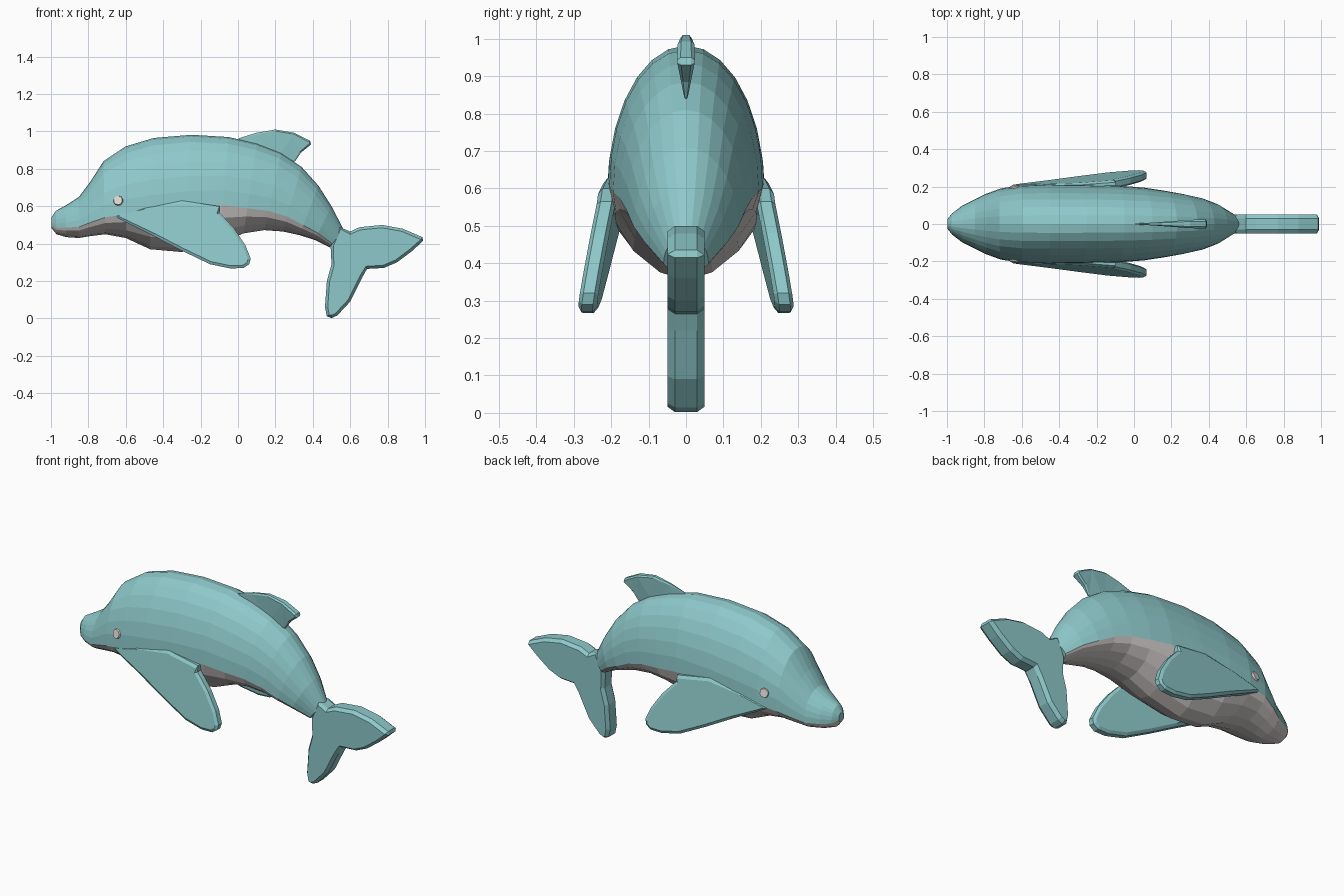
import bpy, bmesh, math
from mathutils import Vector
from mathutils.bvhtree import BVHTree

if "Cube" in bpy.data.objects:
    bpy.data.objects.remove(bpy.data.objects["Cube"])


def material(name, rgb):
    m = bpy.data.materials.new(name)
    m.diffuse_color = (*rgb, 1)
    m.use_nodes = True
    m.node_tree.nodes["Principled BSDF"].inputs["Base Color"].default_value = m.diffuse_color
    return m


TEAL = material("teal skin", (0.27, 0.58, 0.59))
BELLY = material("pale belly", (0.65, 0.61, 0.60))
EYE = material("pale eye", (0.76, 0.68, 0.67))


def finish(bm, name, mats):
    bmesh.ops.recalc_face_normals(bm, faces=bm.faces)
    me = bpy.data.meshes.new(name)
    bm.to_mesh(me)
    ob = bpy.data.objects.new(name, me)
    bpy.context.collection.objects.link(ob)
    for m in mats:
        me.materials.append(m)
    return ob


# Body: lofted rings (top x, top z, bottom x, bottom z, half width, seam fraction)
STATIONS = [
    (-.998, .54, -.998, .485, .025, .3), (-.975, .575, -.97, .45, .058, .3),
    (-.92, .605, -.92, .435, .097, .3), (-.85, .65, -.85, .43, .133, .27),
    (-.79, .73, -.79, .44, .162, .25), (-.72, .84, -.71, .45, .19, .23),
    (-.6, .92, -.6, .43, .208, .26), (-.45, .965, -.47, .37, .212, .34),
    (-.25, .982, -.3, .355, .21, .38), (-.05, .97, -.1, .40, .205, .36),
    (.1, .935, .03, .455, .195, .28), (.23, .885, .14, .472, .178, .25),
    (.34, .81, .24, .465, .16, .23), (.43, .71, .33, .445, .14, .2),
    (.5, .60, .41, .42, .11, .2), (.565, .475, .49, .38, .06, .2)]
UP, LOW = 7, 4            # segments above and below the colour seam, per side


def ring(xt, zt, xb, zb, w, f):
    top, bot = Vector((xt, 0, zt)), Vector((xb, 0, zb))
    seam = bot.lerp(top, f)
    half = []
    for i in range(UP):
        a = math.pi / 2 * i / UP
        half.append(seam + (top - seam) * math.cos(a) + Vector((0, w * math.sin(a), 0)))
    for i in range(LOW + 1):
        a = math.pi / 2 * i / LOW
        half.append(seam + (bot - seam) * math.sin(a) ** 1.15
                    + Vector((0, w * max(math.cos(a), 0) ** 1.15, 0)))
    return half + [Vector((p.x, -p.y, p.z)) for p in half[-2:0:-1]]


bm = bmesh.new()
rings = [[bm.verts.new(p) for p in ring(*s)] for s in STATIONS]
n = len(rings[0])
for a, b in zip(rings, rings[1:]):
    for i in range(n):
        face = bm.faces.new((a[i], a[(i + 1) % n], b[(i + 1) % n], b[i]))
        face.material_index = 1 if UP <= i < n - UP else 0
bm.faces.new(rings[0])
bm.faces.new(rings[-1])
finish(bm, "body", [TEAL, BELLY])
tree = BVHTree.FromBMesh(bm)


def fin(name, outline, half, centre, bevel):
    """Closed plate in the xz plane with chamfered rim; half and centre give y."""
    pts = [Vector(p) for p in outline]
    area = sum(p.x * q.y - q.x * p.y for p, q in zip(pts, pts[1:] + pts[:1]))
    sign = 1 if area > 0 else -1
    inner = []
    for i, p in enumerate(pts):
        d = (pts[(i + 1) % len(pts)] - pts[i - 1]).normalized()
        inner.append(p + Vector((-d.y, d.x)) * bevel * sign)
    fbm = bmesh.new()
    layers = []
    for line, k in ((inner, -1), (pts, -.6), (pts, .6), (inner, 1)):
        layers.append([fbm.verts.new((p.x, centre(p.x, p.y) + k * half(p.x, p.y), p.y))
                       for p in line])
    m = len(pts)
    for a, b in zip(layers, layers[1:]):
        for i in range(m):
            fbm.faces.new((a[i], a[(i + 1) % m], b[(i + 1) % m], b[i]))
    caps = [fbm.faces.new(layers[0]), fbm.faces.new(layers[-1])]
    bmesh.ops.triangulate(fbm, faces=caps)
    return finish(fbm, name, [TEAL])


# Tail fluke, upright with two lobes
fin("tail_fluke",
    [(.54, .49), (.60, .465), (.65, .488), (.77, .50), (.88, .48), (.985, .435),
     (.99, .415), (.93, .36), (.85, .30), (.78, .27), (.69, .265), (.665, .22),
     (.60, .09), (.53, .015), (.50, .002), (.475, .012), (.465, .06), (.475, .2),
     (.50, .29), (.495, .39)],
    lambda x, z: .05, lambda x, z: 0, .015)

# Dorsal fin, thin at the front and thicker at the tip
fin("dorsal_fin",
    [(0, .962), (.1, .993), (.2, 1.01), (.3, .993), (.385, .95), (.39, .93),
     (.335, .885), (.305, .84), (.2, .84), (.08, .90)],
    lambda x, z: max(.003, min(.024, .075 * x, .2 * (z - .82))), lambda x, z: 0, .008)

# Side flippers, swept down and outwards
FLIPPER = [(-.66, .545), (-.45, .44), (-.3, .362), (-.15, .29), (-.04, .267), (.03, .27),
           (.06, .29), (.068, .32), (.04, .39), (-.02, .48), (-.07, .535), (-.1, .565),
           (-.1, .60), (-.3, .63), (-.5, .60)]
for side, s in (("left", -1), ("right", 1)):
    fin(side + "_flipper", FLIPPER, lambda x, z: .025,
        lambda x, z: s * (.187 + .055 * (x + .65) + .15 * (.54 - z)), .015)

# Eyes: thin discs laid on the skin
for side, s in (("left", -1), ("right", 1)):
    hit, normal, _, _ = tree.ray_cast(Vector((-.64, s, .63)), Vector((0, -s, 0)))
    if normal.y * s < 0:
        normal = -normal
    ebm = bmesh.new()
    bmesh.ops.create_cone(ebm, cap_ends=True, segments=10, radius1=.027, radius2=.024, depth=.009)
    ebm.transform(normal.to_track_quat('Z', 'Y').to_matrix().to_4x4())
    bmesh.ops.translate(ebm, verts=ebm.verts, vec=hit + normal * .003)
    finish(ebm, side + "_eye", [EYE])
